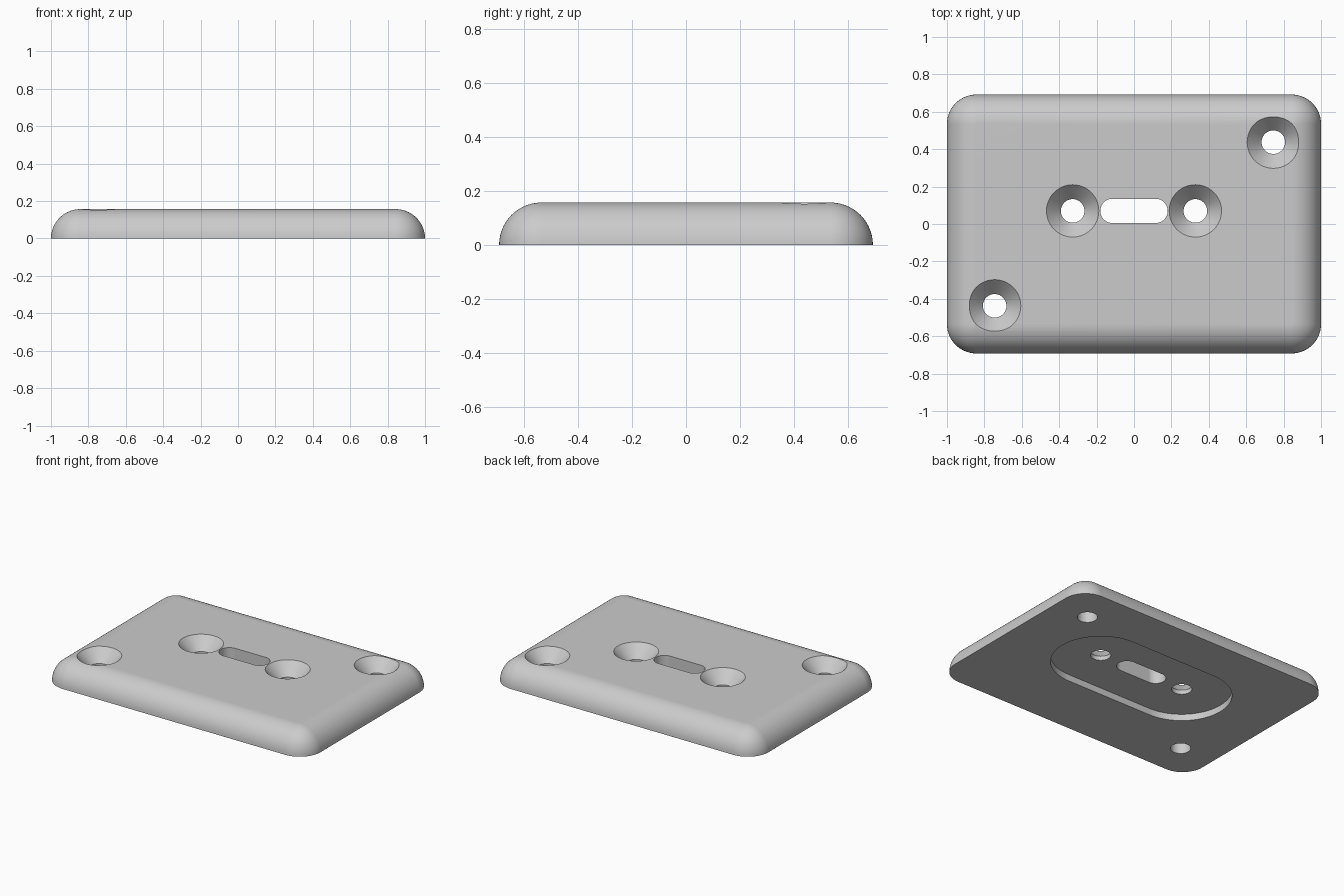
import bpy, bmesh, math

if "Cube" in bpy.data.objects:
    bpy.data.objects.remove(bpy.data.objects["Cube"])

HX, HY, H = 1.0, 0.692, 0.157      # half length, half depth, thickness (= edge radius)
ROW_Y = 0.07                       # centre line of the slot and inner holes

grey = bpy.data.materials.new("grey")
grey.diffuse_color = (0.6, 0.6, 0.6, 1)
grey.use_nodes = True
grey.node_tree.nodes["Principled BSDF"].inputs["Base Color"].default_value = grey.diffuse_color


def rounded_outline(hx, hy, r, n):
    """Points of a rectangle with corner radius r, n segments per corner."""
    pts = []
    for k, (sx, sy) in enumerate(((1, 1), (-1, 1), (-1, -1), (1, -1))):
        for i in range(n + 1):
            a = math.pi / 2 * (k + i / n)
            pts.append((sx * (hx - r) + r * math.cos(a),
                        sy * (hy - r) + r * math.sin(a)))
    return pts


def loft(name, rings, cx=0, cy=0):
    """Closed solid through equal-length rings of (outline, z)."""
    bm = bmesh.new()
    loops = [[bm.verts.new((x + cx, y + cy, z)) for x, y in pts] for pts, z in rings]
    for a, b in zip(loops, loops[1:]):
        for i in range(len(a)):
            j = (i + 1) % len(a)
            bm.faces.new((a[i], a[j], b[j], b[i]))
    bm.faces.new(loops[0][::-1])
    bm.faces.new(loops[-1])
    bmesh.ops.remove_doubles(bm, verts=bm.verts, dist=1e-5)
    bmesh.ops.recalc_face_normals(bm, faces=bm.faces)
    mesh = bpy.data.meshes.new(name)
    bm.to_mesh(mesh)
    bm.free()
    mesh.materials.append(grey)
    ob = bpy.data.objects.new(name, mesh)
    bpy.context.collection.objects.link(ob)
    return ob


def circle(r, n=48):
    return [(r * math.cos(2 * math.pi * i / n), r * math.sin(2 * math.pi * i / n))
            for i in range(n)]


# Plate with quarter-round edges and ball corners
SEG = 14
rings = []
for i in range(SEG + 1):
    t = math.pi / 2 * i / SEG
    inset = H * (1 - math.cos(t))
    rings.append((rounded_outline(HX - inset, HY - inset, H * math.cos(t), SEG),
                  H * math.sin(t)))
plate = loft("mounting_plate", rings)

# Countersunk screw holes: two in the middle row, two at opposite corners
cutters = []
for x, y in ((-0.328, ROW_Y), (0.328, ROW_Y), (0.745, 0.4375), (-0.745, -0.4375)):
    cutters.append(loft("screw_hole_cutter", [
        (circle(0.063), -0.1), (circle(0.063), H - 0.083),
        (circle(0.14), H), (circle(0.14), H + 0.1)], x, y))

# Through slot and the shallow rounded pocket underneath
for name, hx, r, z0, z1 in (("slot_cutter", 0.18, 0.065, -0.1, 0.3),
                            ("pocket_cutter", 0.64, 0.312, -0.1, 0.045)):
    outline = rounded_outline(hx, r, r, 20)
    cutters.append(loft(name, [(outline, z0), (outline, z1)], 0, ROW_Y))

# Cut everything out of the plate
bpy.context.view_layer.objects.active = plate
plate.select_set(True)
for c in cutters:
    mod = plate.modifiers.new("cut", 'BOOLEAN')
    mod.operation = 'DIFFERENCE'
    mod.solver = 'EXACT'
    mod.object = c
    bpy.ops.object.modifier_apply(modifier=mod.name)
    bpy.data.objects.remove(c, do_unlink=True)

# Smooth rounds, crisp rims, flat top
bpy.ops.object.shade_smooth_by_angle(angle=math.radians(25))
weighted = plate.modifiers.new("flat_top", 'WEIGHTED_NORMAL')
weighted.keep_sharp = True
